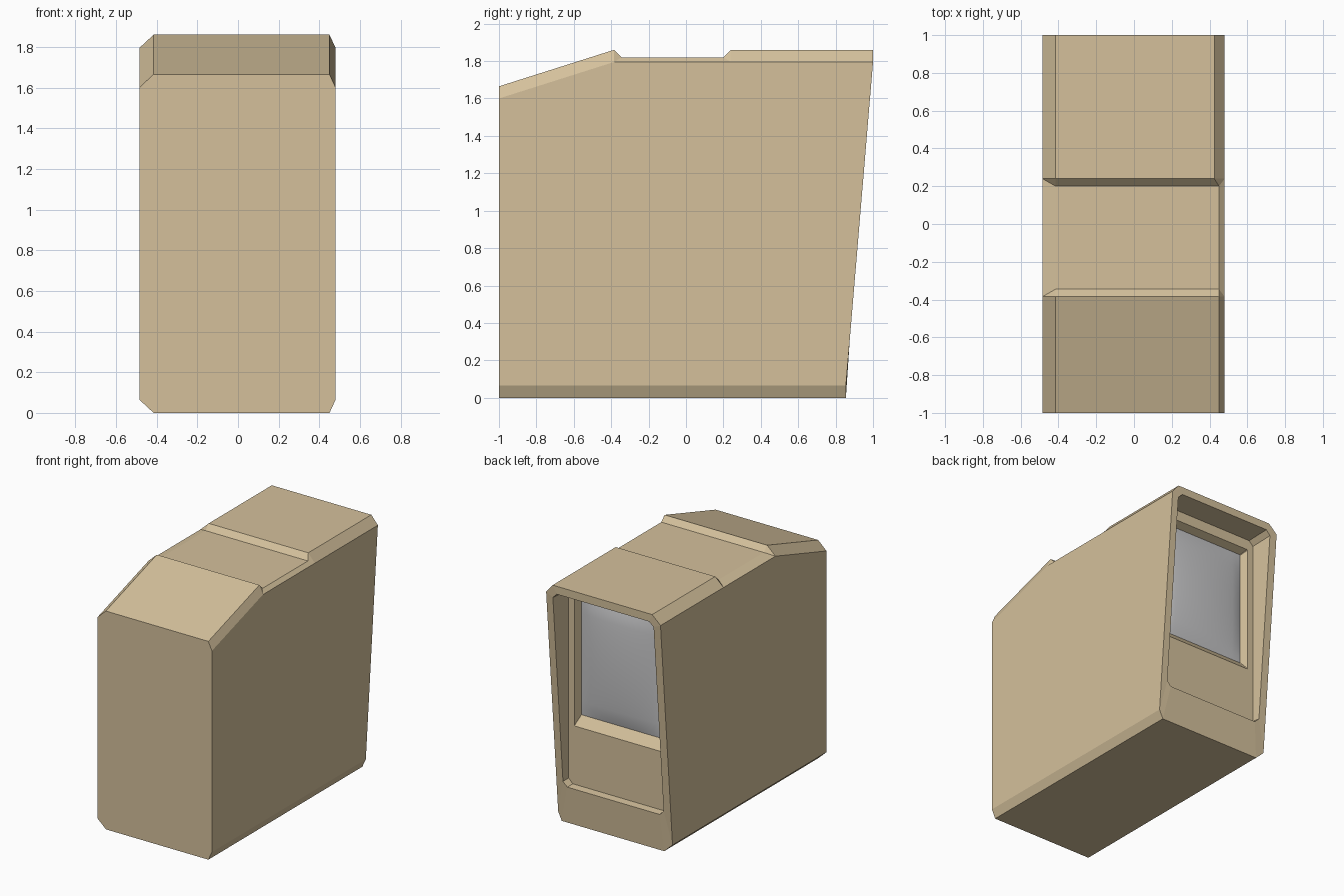
import bpy, bmesh, math

if "Cube" in bpy.data.objects:
    bpy.data.objects.remove(bpy.data.objects["Cube"])


def material(name, colour):
    m = bpy.data.materials.new(name)
    m.use_nodes = True
    m.diffuse_color = (*colour, 1)
    m.node_tree.nodes["Principled BSDF"].inputs["Base Color"].default_value = (*colour, 1)
    return m


def finish(name, bm, mat):
    mesh = bpy.data.meshes.new(name)
    bm.to_mesh(mesh)
    bm.free()
    mesh.materials.append(mat)
    obj = bpy.data.objects.new(name, mesh)
    bpy.context.collection.objects.link(obj)
    return obj


def bridge(bm, a, b):
    for i in range(len(a)):
        j = (i + 1) % len(a)
        bm.faces.new((a[i], a[j], b[j], b[i]))


tan = material("warm beige plastic", (0.66, 0.53, 0.33))
grey = material("grey glass", (0.56, 0.56, 0.57))

# Case: chamfered cross-sections lofted from front to back
XL, XR, TL, TR = -0.485, 0.48, -0.415, 0.45
EDGE = 0.065
bm = bmesh.new()


def section(y, top, shoulder, y_low=None, tr=TR, y_base=None):
    y_low = y if y_low is None else y_low
    y_base = y_low if y_base is None else y_base
    pts = [(XL, y_low, shoulder), (TL, y, top), (tr, y, top), (XR, y_low, shoulder),
           (XR, y_base, EDGE), (TR, y_base, 0), (TL, y_base, 0), (XL, y_base, EDGE)]
    return [bm.verts.new(p) for p in pts]


HIGH, SHOULDER, GROOVE = 1.86, 1.795, 1.82
rings = [section(-1, 1.665, 1.6),
         section(-0.385, HIGH, SHOULDER),
         section(-0.345, GROOVE, SHOULDER, -0.385),
         section(0.2, GROOVE, SHOULDER, 0.24),
         section(0.24, HIGH, SHOULDER, tr=0.425),
         section(1, HIGH, SHOULDER, tr=0.425, y_base=0.855)]
bm.faces.new(rings[0])


# Recess: rim on the sloped rear, upright panel, then a bevelled screen frame
def slope(z):
    return 0.855 + (z - EDGE) * 0.145 / (SHOULDER - EDGE)


def flat(y):
    return lambda z: y


def octagon(half, low, high, cut, depth):
    pts = [(-half, high - cut), (-half + cut, high), (half - cut, high), (half, high - cut),
           (half, low + cut), (half - cut, low), (-half + cut, low), (-half, low + cut)]
    return [bm.verts.new((x, depth(z), z)) for x, z in pts]


rings += [octagon(0.425, 0.28, 1.80, 0.035, slope),
          octagon(0.42, 0.285, 1.79, 0.035, flat(0.815)),
          octagon(0.37, 0.73, 1.71, 0.004, flat(0.815)),
          octagon(0.35, 0.80, 1.685, 0.004, flat(0.755))]
for a, b in zip(rings, rings[1:]):
    bridge(bm, a, b)
bm.faces.new(rings[-1])
bmesh.ops.remove_doubles(bm, verts=bm.verts, dist=0.0001)
bmesh.ops.recalc_face_normals(bm, faces=bm.faces)
finish("case", bm, tan)

# Screen: gently bulging glass
bm = bmesh.new()
bmesh.ops.create_grid(bm, x_segments=16, y_segments=16, size=1)
for v in bm.verts:
    u, w = v.co.x, v.co.y
    bulge = 0.035 * math.cos(u * math.pi / 2) ** 0.5 * math.cos(w * math.pi / 2) ** 0.5 \
        if max(abs(u), abs(w)) < 0.999 else 0
    v.co = (-u * 0.352, 0.757 + bulge, 1.2425 + w * 0.444)
screen = finish("screen", bm, grey)
for p in screen.data.polygons:
    p.use_smooth = True
